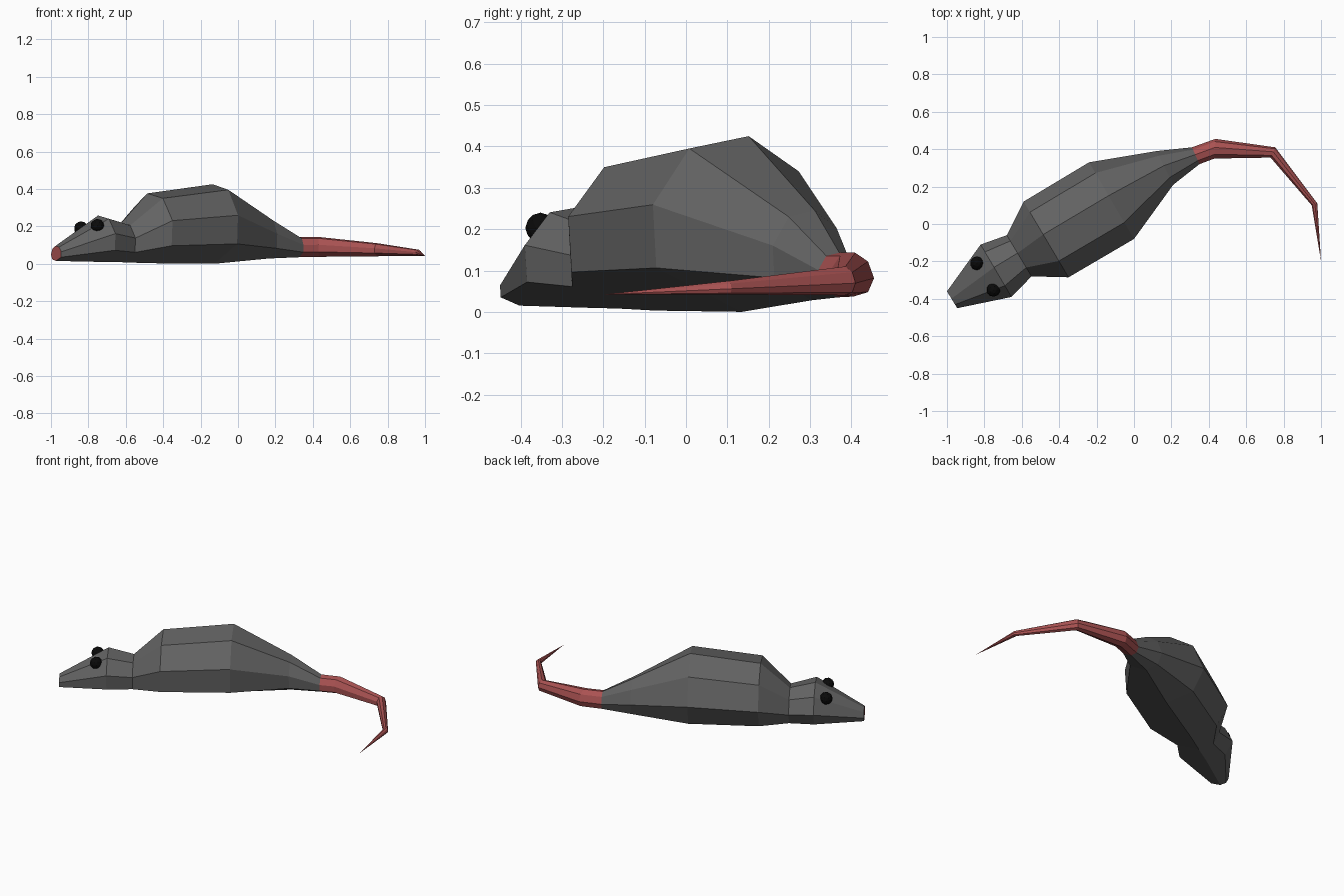
import bpy, bmesh
from mathutils import Vector

if "Cube" in bpy.data.objects:
    bpy.data.objects.remove(bpy.data.objects["Cube"])


def material(name, colour):
    m = bpy.data.materials.new(name)
    m.diffuse_color = (*colour, 1)
    m.use_nodes = True
    m.node_tree.nodes["Principled BSDF"].inputs["Base Color"].default_value = m.diffuse_color
    return m


fur = material("grey fur", (0.125, 0.125, 0.125))
skin = material("pink skin", (0.40, 0.085, 0.085))
black = material("eye black", (0.003, 0.003, 0.003))

# Eight-sided cross-section: (side -1..1, height 0..1), slightly rolled
PROFILE = [(1, 0.61), (0.57, 0.93), (-0.13, 1), (-0.72, 0.8),
           (-1, 0.42), (-0.72, 0.1), (-0.05, 0), (0.96, 0.25)]


def loft(name, stations, mats, tip=None, cap_start=None):
    """Skin rings given as (left x, left y, right x, right y, z low, z high)."""
    bm = bmesh.new()
    rings = []
    for lx, ly, rx, ry, z0, z1 in stations:
        left, right = Vector((lx, ly, 0)), Vector((rx, ry, 0))
        ring = []
        for u, v in PROFILE:
            p = left.lerp(right, (u + 1) / 2)
            p.z = z0 + (z1 - z0) * v
            ring.append(bm.verts.new(p))
        rings.append(ring)
    n = len(PROFILE)
    for a, b in zip(rings, rings[1:]):
        for i in range(n):
            j = (i + 1) % n
            bm.faces.new((a[i], a[j], b[j], b[i]))
    if tip:
        t = bm.verts.new(tip)
        for i in range(n):
            bm.faces.new((rings[-1][i], rings[-1][(i + 1) % n], t))
    if cap_start is not None:
        bm.faces.new(rings[0]).material_index = cap_start
    bmesh.ops.recalc_face_normals(bm, faces=bm.faces)
    mesh = bpy.data.meshes.new(name)
    bm.to_mesh(mesh)
    bm.free()
    for m in mats:
        mesh.materials.append(m)
    ob = bpy.data.objects.new(name, mesh)
    bpy.context.collection.objects.link(ob)
    return ob


tail_root = (0.31, 0.41, 0.35, 0.32, 0.035, 0.143)

# Body and head, from pink nose cap to tail root
loft("body", [
    (-1.00, -0.36, -0.945, -0.45, 0.015, 0.095),   # nose
    (-0.82, -0.11, -0.655, -0.39, 0.010, 0.258),   # brow
    (-0.68, -0.06, -0.548, -0.28, 0.008, 0.220),   # neck
    (-0.59, 0.12, -0.35, -0.285, 0.003, 0.376),    # shoulders
    (-0.24, 0.33, 0.00, -0.08, 0.000, 0.425),      # hips
    (0.12, 0.39, 0.21, 0.21, 0.028, 0.245),        # rump
    tail_root,
], [fur, skin], cap_start=1)

# Curling tail
loft("tail", [
    tail_root,
    (0.435, 0.455, 0.43, 0.35, 0.037, 0.143),
    (0.755, 0.41, 0.73, 0.355, 0.040, 0.110),
    (0.98, 0.11, 0.95, 0.10, 0.042, 0.075),
], [skin], tip=(1.0, -0.20, 0.042))

# Eyes
for name, pos in (("left_eye", (-0.84, -0.21, 0.19)), ("right_eye", (-0.752, -0.352, 0.203))):
    bpy.ops.mesh.primitive_ico_sphere_add(subdivisions=2, radius=0.037, location=pos)
    eye = bpy.context.object
    eye.name = name
    eye.data.materials.append(black)
